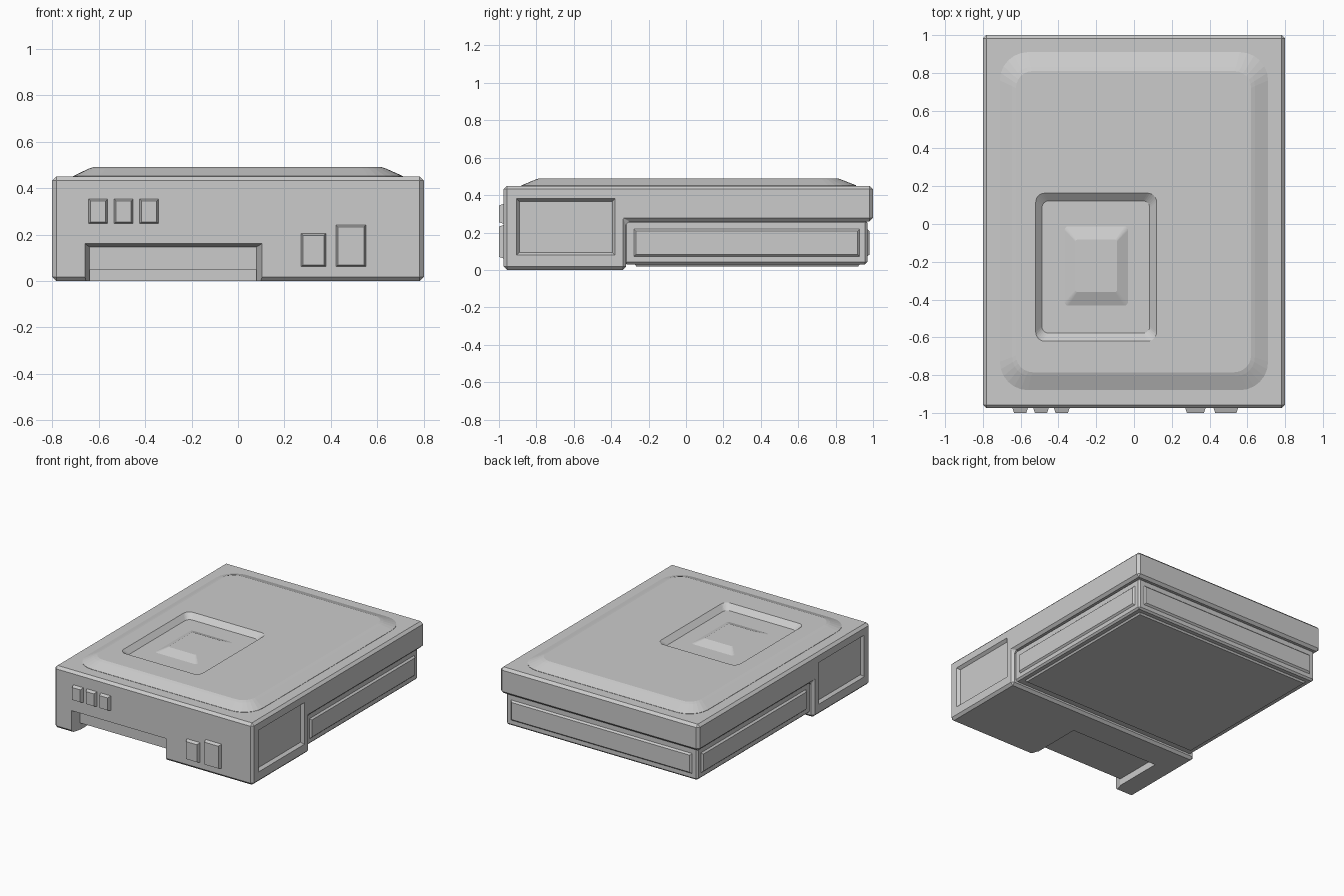
import bpy, bmesh, math

if "Cube" in bpy.data.objects:
    bpy.data.objects.remove(bpy.data.objects["Cube"])


def finish(name, bm):
    bmesh.ops.recalc_face_normals(bm, faces=bm.faces)
    me = bpy.data.meshes.new(name)
    bm.to_mesh(me)
    bm.free()
    ob = bpy.data.objects.new(name, me)
    bpy.context.collection.objects.link(ob)
    return ob


def outline(u0, u1, v0, v1, r, n=6):
    """Rectangle outline, with rounded corners if r > 0."""
    if r <= 0:
        return [(u0, v0), (u1, v0), (u1, v1), (u0, v1)]
    pts = []
    for cu, cv, a in ((u1 - r, v1 - r, 0), (u0 + r, v1 - r, 90),
                      (u0 + r, v0 + r, 180), (u1 - r, v0 + r, 270)):
        for i in range(n + 1):
            t = math.radians(a + 90 * i / n)
            pts.append((cu + r * math.cos(t), cv + r * math.sin(t)))
    return pts


def loft(name, axis, rings):
    """Closed solid through rectangles (u0, u1, v0, v1, depth, radius) along an axis."""
    place = {'x': lambda u, v, d: (d, u, v),
             'y': lambda u, v, d: (u, d, v),
             'z': lambda u, v, d: (u, v, d)}[axis]
    bm = bmesh.new()
    loops = [[bm.verts.new(place(u, v, d)) for u, v in outline(u0, u1, v0, v1, r)]
             for u0, u1, v0, v1, d, r in rings]
    for a, b in zip(loops, loops[1:]):
        for i in range(len(a)):
            j = (i + 1) % len(a)
            bm.faces.new((a[i], a[j], b[j], b[i]))
    bm.faces.new(loops[0])
    bm.faces.new(loops[-1])
    return finish(name, bm)


def panel(name, axis, u0, u1, v0, v1, d0, d1, inset):
    return loft(name, axis, [(u0, u1, v0, v1, d0, 0),
                             (u0 + inset, u1 - inset, v0 + inset, v1 - inset, d1, 0)])


def apply(ob, mod):
    bpy.context.view_layer.objects.active = ob
    bpy.ops.object.modifier_apply(modifier=mod.name)


def bevel(ob, width):
    m = ob.modifiers.new("bevel", 'BEVEL')
    m.width, m.segments, m.limit_method = width, 1, 'ANGLE'
    apply(ob, m)


def cut(ob, cutter):
    cutter.hide_render = True
    m = ob.modifiers.new("cut", 'BOOLEAN')
    m.operation, m.solver, m.object = 'DIFFERENCE', 'EXACT', cutter
    apply(ob, m)
    bpy.data.objects.remove(cutter)


# Main shell: L-shaped side profile extruded across the width
bm = bmesh.new()
profile = [(-.975, 0), (-.32, 0), (-.32, .26), (1, .26), (1, .45), (-.975, .45)]
face = bm.faces.new([bm.verts.new((-.8, y, z)) for y, z in profile])
ext = bmesh.ops.extrude_face_region(bm, geom=[face])
bmesh.ops.translate(bm, vec=(1.6, 0, 0),
                    verts=[g for g in ext['geom'] if isinstance(g, bmesh.types.BMVert)])
shell = finish("main_shell", bm)
bevel(shell, 0.018)

# Front notch and the shallow recess under it
cut(shell, loft("notch_cutter", 'y', [(-.665, .111, -.1, .165, -.995, 0),
                                      (-.64, .08, -.1, .147, -.905, 0)]))
cut(shell, loft("under_cutter", 'y', [(-.638, .078, -.1, .05, -.94, 0),
                                      (-.638, .078, -.1, .05, -.54, 0)]))

# Sunken side panels near the front
for s in (-1, 1):
    cut(shell, panel("side_cutter", 'x', -.911, -.374, .074, .386,
                     s * .806, s * .78, .02))

# Lower rear box with raised panels on the sides and back
lower = loft("lower_box", 'z', [(-.77, .77, -.33, .97, .03, 0),
                                (-.77, .77, -.33, .97, .265, 0)])
bevel(lower, 0.012)
panel("bottom_plate", 'z', -.73, .73, -.275, .93, .032, .018, .01)
for s, side in ((-1, "left"), (1, "right")):
    panel(side + "_rear_panel", 'x', -.28, .93, .07, .22, s * .768, s * .782, .013)
panel("back_panel", 'y', -.73, .73, .07, .22, .968, .982, .013)

# Raised lid with a sunken rectangle and a boss inside it
lid = loft("lid_plateau", 'z', [(-.71, .71, -.88, .91, .447, .15),
                                (-.71, .71, -.88, .91, .452, .15),
                                (-.645, .64, -.805, .83, .483, .1),
                                (-.625, .62, -.785, .81, .49, .09)])
cut(lid, loft("pit_cutter", 'z', [(-.528, .128, -.63, .173, .498, .05),
                                  (-.487, .083, -.578, .122, .456, .035)]))
loft("lid_boss", 'z', [(-.37, -.03, -.435, -.01, .455, .02),
                       (-.31, -.09, -.36, -.083, .484, .01)])

# Front buttons
buttons = [(-.645, -.56, .245, .355), (-.535, -.45, .245, .355), (-.425, -.34, .245, .355),
           (.27, .38, .06, .207), (.42, .552, .06, .242)]
for i, (x0, x1, z0, z1) in enumerate(buttons):
    panel(f"front_button_{i + 1}", 'y', x0, x1, z0, z1, -.97, -1.0, .01)
